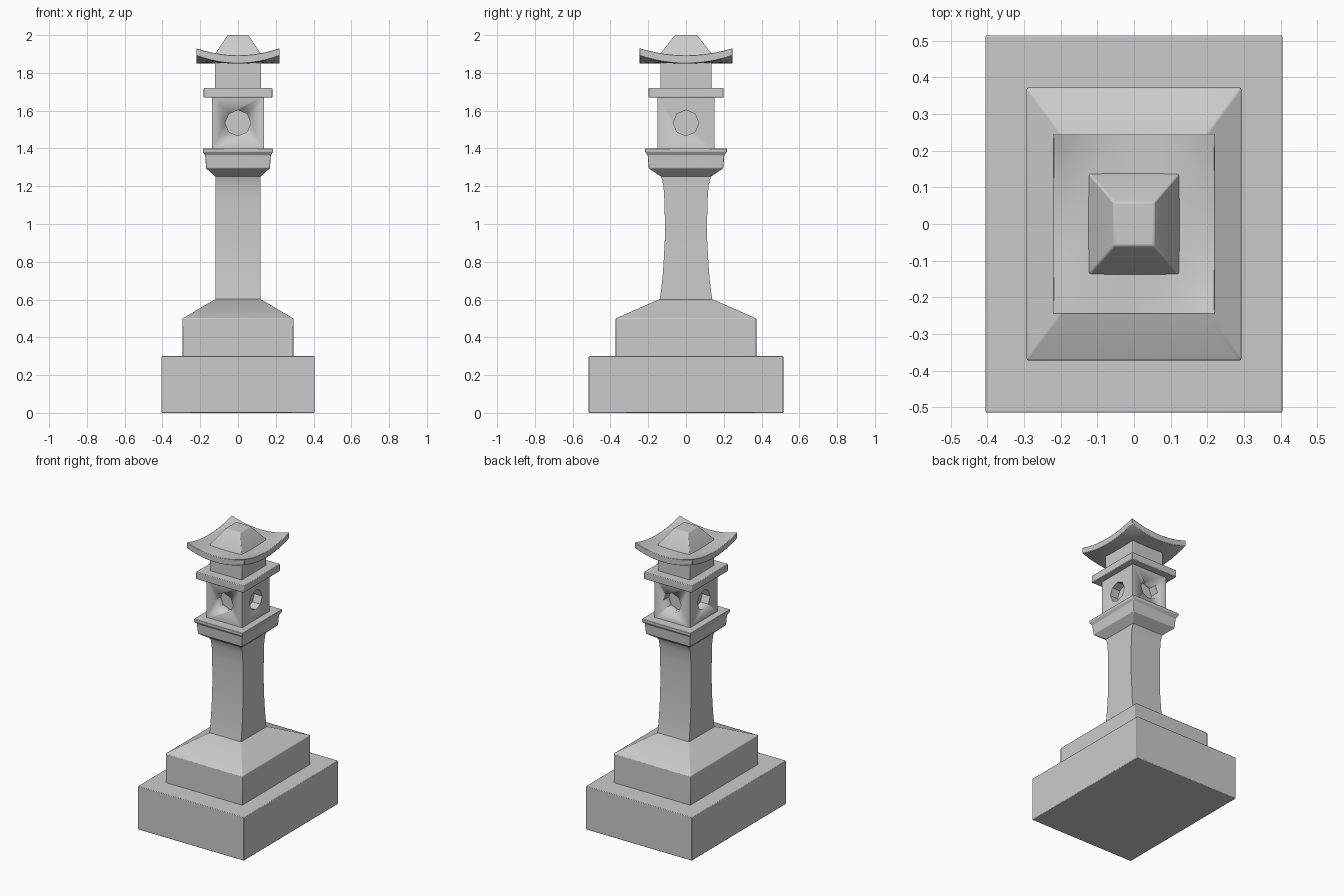
import bpy, bmesh, math
from mathutils import Matrix

if "Cube" in bpy.data.objects:
    bpy.data.objects.remove(bpy.data.objects["Cube"])


def make_object(name, bm, bevel=0.0):
    bmesh.ops.recalc_face_normals(bm, faces=bm.faces)
    mesh = bpy.data.meshes.new(name)
    bm.to_mesh(mesh)
    bm.free()
    ob = bpy.data.objects.new(name, mesh)
    bpy.context.collection.objects.link(ob)
    if bevel:
        mod = ob.modifiers.new("soft_edges", 'BEVEL')
        mod.width = bevel
        mod.segments = 2
        mod.limit_method = 'ANGLE'
        mod.angle_limit = math.radians(30)
    bpy.ops.object.select_all(action='DESELECT')
    bpy.context.view_layer.objects.active = ob
    ob.select_set(True)
    bpy.ops.object.shade_smooth_by_angle(angle=math.radians(30))
    return ob


def loft(name, rings, bevel=0.004):
    """Stack of rectangles (half_x, half_y, z) skinned into a closed solid."""
    bm = bmesh.new()
    loops = [[bm.verts.new((sx * hx, sy * hy, z))
              for sx, sy in ((-1, -1), (1, -1), (1, 1), (-1, 1))]
             for hx, hy, z in rings]
    for low, high in zip(loops, loops[1:]):
        for i in range(4):
            j = (i + 1) % 4
            bm.faces.new((low[i], low[j], high[j], high[i]))
    bm.faces.new(loops[0][::-1])
    bm.faces.new(loops[-1])
    return make_object(name, bm, bevel)


# Stepped base
loft("base", [(0.405, 0.515, 0), (0.405, 0.515, 0.30)])
loft("plinth", [(0.293, 0.372, 0.29), (0.293, 0.372, 0.50), (0.12, 0.14, 0.602)])

# Shaft with front and back faces curving inwards
loft("shaft", [(0.12, 0.14, 0.595), (0.12, 0.132, 0.65), (0.119, 0.124, 0.72),
               (0.118, 0.117, 0.82), (0.118, 0.112, 0.92), (0.118, 0.112, 1.02),
               (0.118, 0.114, 1.12), (0.118, 0.119, 1.20), (0.119, 0.127, 1.235),
               (0.12, 0.137, 1.26)], 0)

# Flared platform under the lantern box
loft("platform", [(0.118, 0.13, 1.25), (0.169, 0.197, 1.295), (0.174, 0.203, 1.365),
                  (0.186, 0.217, 1.382), (0.186, 0.217, 1.40)], 0.003)

# Lantern box with an octagonal recess in each side
box = loft("lantern_box", [(0.137, 0.151, 1.39), (0.137, 0.151, 1.68)], 0)
for i in range(4):
    reach = 0.151 if i % 2 == 0 else 0.137
    bm = bmesh.new()
    bmesh.ops.create_cone(bm, cap_ends=True, segments=8,
                          radius1=0.068, radius2=0.068, depth=0.12)
    place = (Matrix.Translation((0, 0, 1.535)) @ Matrix.Rotation(i * math.pi / 2, 4, 'Z')
             @ Matrix.Translation((0, -reach, 0)) @ Matrix.Rotation(math.pi / 2, 4, 'X'))
    bmesh.ops.transform(bm, matrix=place, verts=bm.verts)
    cutter = make_object(f"window_cutter_{i + 1}", bm)
    cutter.hide_render = True
    cutter.hide_set(True)
    cut = box.modifiers.new("window", 'BOOLEAN')
    cut.operation = 'DIFFERENCE'
    cut.solver = 'EXACT'
    cut.object = cutter

# Slab and neck
loft("slab", [(0.182, 0.199, 1.67), (0.182, 0.199, 1.72)])
loft("neck", [(0.123, 0.135, 1.71), (0.123, 0.135, 1.875)])

# Roof sheet with corners swept upwards
N = 12
bm = bmesh.new()
bmesh.ops.create_grid(bm, x_segments=N, y_segments=N, size=1)
top = bm.faces[:]
ext = bmesh.ops.extrude_face_region(bm, geom=top, use_keep_orig=True)
lower = {g for g in ext["geom"] if isinstance(g, bmesh.types.BMVert)}
for v in bm.verts:
    u, w = v.co.x, v.co.y
    lift = u * u * w * w
    z = 1.85 + 0.043 * lift if v in lower else 1.893 + 0.038 * lift
    v.co = (0.221 * u, 0.246 * w, z)
make_object("roof", bm, 0.003)

# Truncated pyramid cap
loft("roof_cap", [(0.13, 0.144, 1.88), (0.118, 0.132, 1.906), (0.055, 0.059, 2.0)], 0.004)
